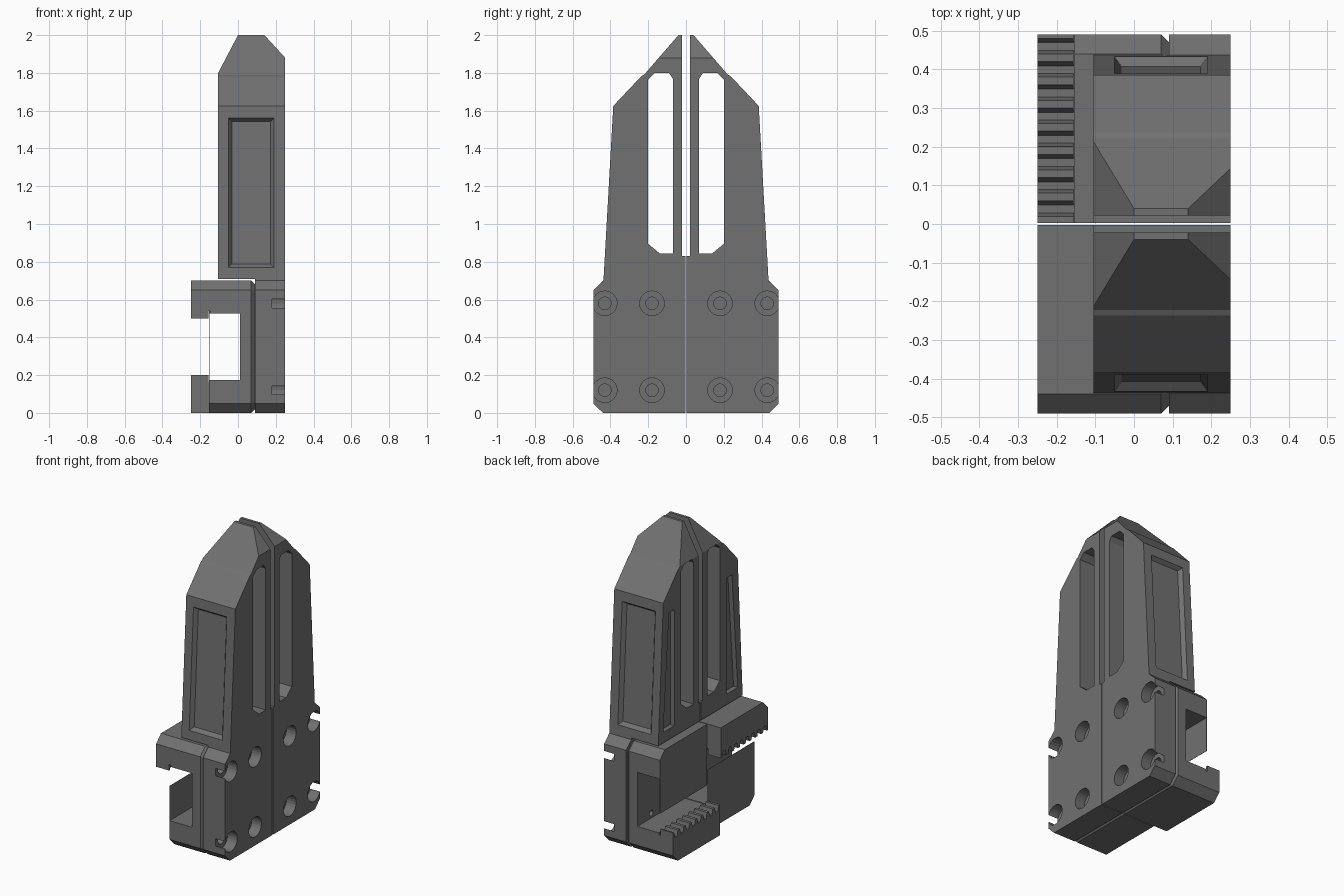
import bpy, bmesh, math

if "Cube" in bpy.data.objects:
    bpy.data.objects.remove(bpy.data.objects["Cube"])

dark = bpy.data.materials.new("dark_grey")
dark.diffuse_color = (0.165, 0.165, 0.165, 1)
dark.use_nodes = True
dark.node_tree.nodes["Principled BSDF"].inputs["Base Color"].default_value = dark.diffuse_color


def loft(name, rings):
    """Solid through matching rings of 3D points."""
    bm = bmesh.new()
    rs = [[bm.verts.new(p) for p in r] for r in rings]
    n = len(rs[0])
    for a, b in zip(rs, rs[1:]):
        for i in range(n):
            j = (i + 1) % n
            bm.faces.new((a[i], a[j], b[j], b[i]))
    bm.faces.new(rs[0])
    bm.faces.new(rs[-1])
    bmesh.ops.recalc_face_normals(bm, faces=bm.faces)
    me = bpy.data.meshes.new(name)
    bm.to_mesh(me)
    bm.free()
    me.materials.append(dark)
    ob = bpy.data.objects.new(name, me)
    bpy.context.collection.objects.link(ob)
    return ob


def prism_x(name, yz, x0, x1):
    return loft(name, [[(x, y, z) for y, z in yz] for x in (x0, x1)])


def prism_y(name, xz, y0, y1):
    return loft(name, [[(x, y, z) for x, z in xz] for y in (y0, y1)])


def rect(a0, a1, b0, b1):
    return [(a0, b0), (a1, b0), (a1, b1), (a0, b1)]


def circle(cy, cz, r, n=24):
    return [(cy + r * math.cos(2 * math.pi * i / n),
             cz + r * math.sin(2 * math.pi * i / n)) for i in range(n)]


def cut(ob, cutters):
    """Subtract every cutter, bake the result and delete the cutters."""
    for c in cutters:
        c.hide_render = True
        m = ob.modifiers.new("cut", 'BOOLEAN')
        m.operation, m.solver, m.object = 'DIFFERENCE', 'EXACT', c
    dg = bpy.context.evaluated_depsgraph_get()
    me = bpy.data.meshes.new_from_object(ob.evaluated_get(dg))
    ob.modifiers.clear()
    ob.data = me
    for c in cutters:
        bpy.data.objects.remove(c)


GAP = 0.003


def face_y(z):
    """Outer side of the tapered finger."""
    return 0.437 - (z - 0.70) * 0.052 / 0.925


def finger(side, s):
    def f(pts):
        return [(s * y, z) for y, z in pts]

    # mounting plate and finger in one outline, with a small ledge below the tip
    ob = prism_x(side + "_finger", f([
        (GAP, 0), (0.44, 0), (0.49, 0.05), (0.49, 0.65), (0.437, 0.70),
        (0.385, 1.625), (0.237, 1.782), (0.222, 1.79), (0.04, 2), (0.022, 2),
        (0.022, 0.83), (GAP, 0.83)]), -0.105, 0.25)
    cs = []
    # clearance for the clamp
    cs.append(prism_y("c", rect(-0.3, 0.09, -0.1, 0.71), -0.6, 0.6))
    # bevelled tip corners
    cs.append(prism_y("c", [(-0.1575, 1.70), (0.0525, 2.10), (-0.3, 2.10), (-0.3, 1.70)], -0.6, 0.6))
    cs.append(prism_y("c", [(0.14 - 0.0917, 2.10), (0.3333, 1.789), (0.4, 1.789), (0.4, 2.10)], -0.6, 0.6))
    # long slot
    cs.append(prism_x("c", f([
        (0.07, 0.845), (0.14, 0.845), (0.20, 0.895), (0.20, 1.765),
        (0.165, 1.80), (0.09, 1.80), (0.07, 1.77)]), -0.4, 0.4))
    # recessed side panel with sloping border
    rings = []
    for d, g in ((0.01, 0.008), (-0.025, -0.018)):
        rings.append([(x, s * (face_y(z) + d), z)
                      for x, z in rect(-0.05 - g, 0.19 + g, 0.77 - g, 1.56 + g)])
    cs.append(loft("c", rings))
    # narrow tapered recess on the back
    cs.append(prism_x("c", f([(0.27, 0.78), (0.385, 0.78), (0.325, 1.54), (0.27, 1.54)]), -0.2, -0.075))
    # counterbored bolt holes
    for y in (0.18, 0.43):
        for z in (0.12, 0.58):
            cs.append(prism_x("c", circle(s * y, z, 0.065), 0.18, 0.3))
            cs.append(prism_x("c", circle(s * y, z, 0.033), 0.05, 0.2))
    cut(ob, cs)


def clamp(side, s):
    # second half is the first turned half round about the x axis
    def f(pts):
        return [(y, z) if s > 0 else (-y, 0.70 - z) for y, z in pts]

    def body(d):
        return f([(GAP, d), (0.44 - d * 0.4, d), (0.49 - d, 0.05 + d * 0.4),
                  (0.49 - d, 0.65 - d * 0.4), (0.44 - d * 0.4, 0.70 - d), (GAP, 0.70 - d)])

    # bracket with a bevel where it meets the plate
    ob = loft(side + "_clamp", [[(x, y, z) for y, z in body(d)]
                                for x, d in ((-0.25, 0), (0.07, 0), (0.09, 0.02))])
    cs = [prism_y("c", rect(-0.152, 0.01, 0.173, 0.527), -0.6, 0.6)]
    # relief groove behind the teeth
    z0, z1 = (0.16, 0.3) if s > 0 else (0.4, 0.54)
    cs.append(prism_y("c", rect(-0.157, -0.147, z0, z1), -0.6, 0.6))
    # toothed lip
    teeth = [(-0.05, 0.8), (-0.05, 0.20)]
    for i in range(8):
        y = i * 0.06
        teeth += [(y + 0.02, 0.20), (y + 0.029, 0.162), (y + 0.049, 0.162), (y + 0.06, 0.20)]
    teeth += [(0.55, 0.20), (0.55, 0.8)]
    cs.append(prism_x("c", f(teeth), -0.3, -0.154))
    # small pin holes in the inner wall
    for y in (0.18, 0.345):
        for z in (0.205, 0.495):
            cs.append(prism_x("c", circle(s * y, z, 0.018, 16), -0.02, 0.06))
    cut(ob, cs)


for side, s in (("back", 1), ("front", -1)):
    finger(side, s)
    clamp(side, s)
